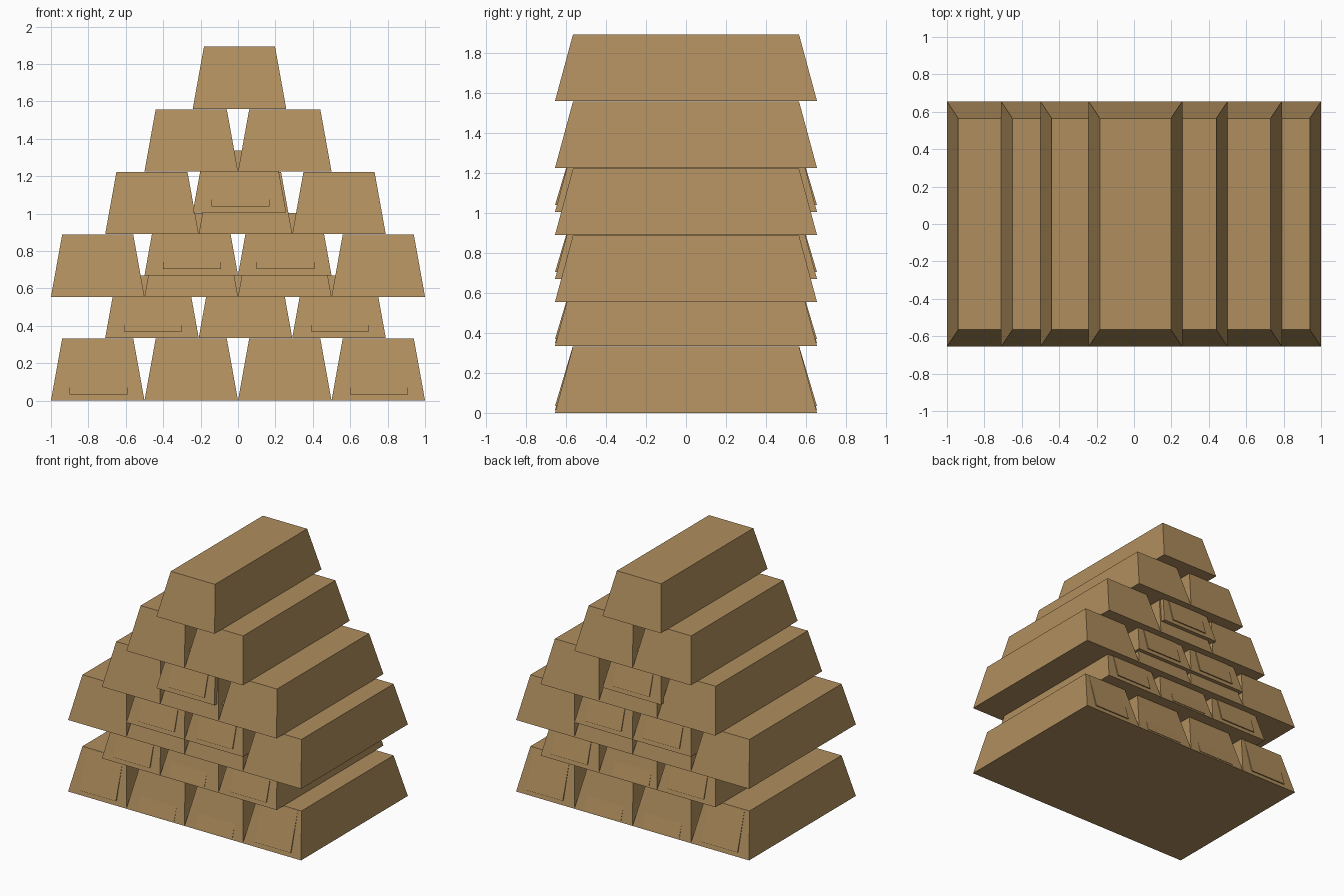
import bpy
import bmesh

cube = bpy.data.objects.get("Cube")
if cube:
    bpy.data.objects.remove(cube, do_unlink=True)

# One tan metal colour
tan = bpy.data.materials.new("tan_metal")
tan.use_nodes = True
tan.diffuse_color = (0.43, 0.27, 0.11, 1)
tan.node_tree.nodes["Principled BSDF"].inputs["Base Color"].default_value = tan.diffuse_color

HALF_W, TOP_W = 0.25, 0.19      # half widths of a bar
HALF_D, TOP_D = 0.655, 0.565    # half depths of a bar
HEIGHT, STEP = 0.333, 0.335


def loft(name, bottom, top):
    """Solid between two four-cornered outlines."""
    bm = bmesh.new()
    low = [bm.verts.new(p) for p in bottom]
    high = [bm.verts.new(p) for p in top]
    bm.faces.new(low)
    bm.faces.new(high)
    for i in range(4):
        j = (i + 1) % 4
        bm.faces.new((low[i], low[j], high[j], high[i]))
    bmesh.ops.recalc_face_normals(bm, faces=bm.faces)
    mesh = bpy.data.meshes.new(name)
    bm.to_mesh(mesh)
    bm.free()
    mesh.materials.append(tan)
    obj = bpy.data.objects.new(name, mesh)
    bpy.context.collection.objects.link(obj)


def outline(x, half_w, y0, y1, z):
    return [(x - half_w, y0, z), (x + half_w, y0, z),
            (x + half_w, y1, z), (x - half_w, y1, z)]


def bar(name, x, z):
    loft(name, outline(x, HALF_W, -HALF_D, HALF_D, z),
         outline(x, TOP_W, -TOP_D, TOP_D, z + HEIGHT))


def end_plate(name, x, z, side, low, proud_low, proud_high):
    """Thin plate lying on the sloped end of a bar."""
    def edge(h, proud):
        y = HALF_D + (TOP_D - HALF_D) * h / HEIGHT
        return outline(x, 0.155, side * (y - 0.03), side * (y + proud), z + h)
    loft(name, edge(low, proud_low), edge(low + 0.297, proud_high))


# Rows of bars shared by both overlapping stacks
rows = [(-0.75, -0.25, 0.25, 0.75), (-0.46, 0.04, 0.54), (-0.25, 0.25), (0.008,)]
for stack, base in (("lower", 0.0), ("upper", 0.555)):
    for r, centres in enumerate(rows):
        for c, x in enumerate(centres):
            bar(f"{stack}_bar_{r}_{c}", x, base + r * STEP)

# End plates on the lower stack; the inner bars' plates are nearly sunk in
for r, centres in enumerate(rows):
    for c, x in enumerate(centres):
        inner = r < 2 and 0 < c < len(centres) - 1
        shift = -0.025 if r == 1 and inner else 0.005
        for side, label in ((-1, "front"), (1, "back")):
            fit = (0.014, 0.004, -0.008) if inner else (0.034, 0.009, 0.001)
            end_plate(f"{label}_plate_{r}_{c}", x + shift, r * STEP, side, *fit)
